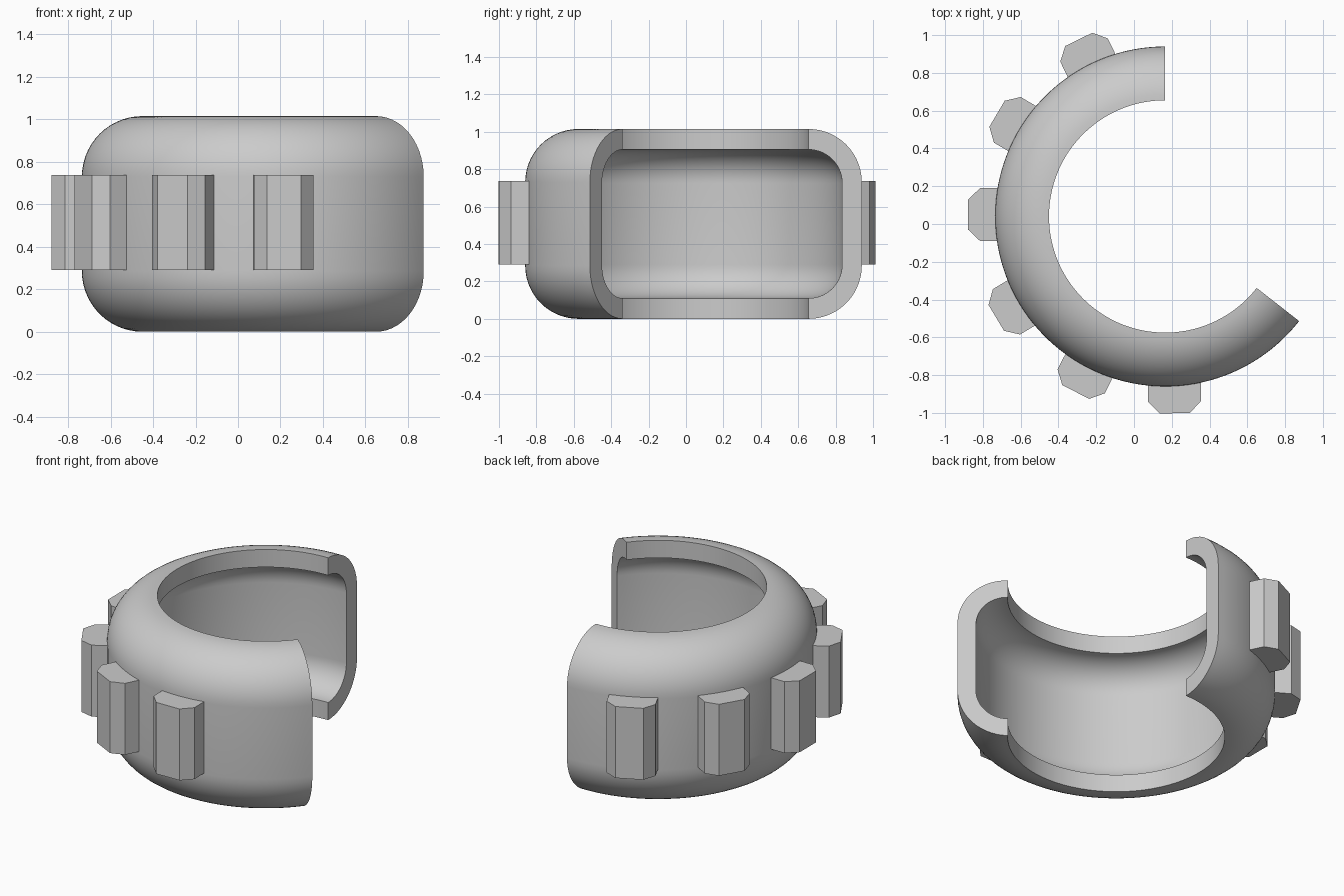
import bpy, bmesh
from math import cos, sin, radians, pi
from mathutils import Matrix, Vector

if "Cube" in bpy.data.objects:
    bpy.data.objects.remove(bpy.data.objects["Cube"])

CENTRE = Vector((0.165, 0.04, 0))
HEIGHT = 1.015

grey = bpy.data.materials.new("plain grey")
grey.use_nodes = True
colour = (0.6, 0.6, 0.6, 1)
grey.diffuse_color = colour
grey.node_tree.nodes["Principled BSDF"].inputs["Base Color"].default_value = colour


def finish(bm, name, smooth=False):
    bmesh.ops.recalc_face_normals(bm, faces=bm.faces)
    mesh = bpy.data.meshes.new(name)
    bm.to_mesh(mesh)
    bm.free()
    mesh.materials.append(grey)
    obj = bpy.data.objects.new(name, mesh)
    bpy.context.collection.objects.link(obj)
    if smooth:
        mesh.shade_smooth()
        mesh.set_sharp_from_angle(angle=radians(30))
    return obj


def arc(r, z, radius, start, end, steps=14):
    angles = [radians(start + (end - start) * i / steps) for i in range(steps + 1)]
    return [(r + radius * cos(a), z + radius * sin(a)) for a in angles]


def skin(bm, loops):
    """Join matching loops of points into a capped solid."""
    rows = [[bm.verts.new(p) for p in loop] for loop in loops]
    n = len(rows[0])
    for a, b in zip(rows, rows[1:]):
        for i in range(n):
            j = (i + 1) % n
            bm.faces.new((a[i], a[j], b[j], b[i]))
    bm.faces.new(rows[0])
    bm.faces.new(rows[-1])


# Hollow C-section swept round a partial circle
lip, outer, inner = 0.615, 0.285, 0.18
wall = 0.11
section = (arc(lip, outer, outer, -90, 0)
           + arc(lip, HEIGHT - outer, outer, 0, 90)
           + arc(lip, HEIGHT - wall - inner, inner, 90, 0)
           + arc(lip, wall + inner, inner, 0, -90))
first, last, steps = 90, 322, 88
loops = []
for k in range(steps + 1):
    a = radians(first + (last - first) * k / steps)
    loops.append([CENTRE + Vector((r * cos(a), r * sin(a), z)) for r, z in section])
bm = bmesh.new()
skin(bm, loops)
finish(bm, "open_ring_shell", smooth=True)

# Chamfered lugs round the outside: position angle and small extra turn
profile = [(0.84, -0.14), (0.98, -0.14), (1.043, -0.08),
           (1.043, 0.08), (0.98, 0.14), (0.84, 0.14)]
lugs = [(116, 0), (148.5, 1), (179.4, 0.6), (211, 0), (243, 0), (273, -2)]
for number, (angle, turn) in enumerate(lugs, 1):
    spin = Matrix.Rotation(radians(angle), 4, 'Z')
    pivot = Vector((0.95, 0, 0))
    twist = (Matrix.Translation(pivot) @ Matrix.Rotation(radians(turn), 4, 'Z')
             @ Matrix.Translation(-pivot))
    bm = bmesh.new()
    skin(bm, [[CENTRE + (spin @ twist @ Vector((r, t, z))) for r, t in profile]
              for z in (0.29, 0.737)])
    finish(bm, f"lug_{number}")
